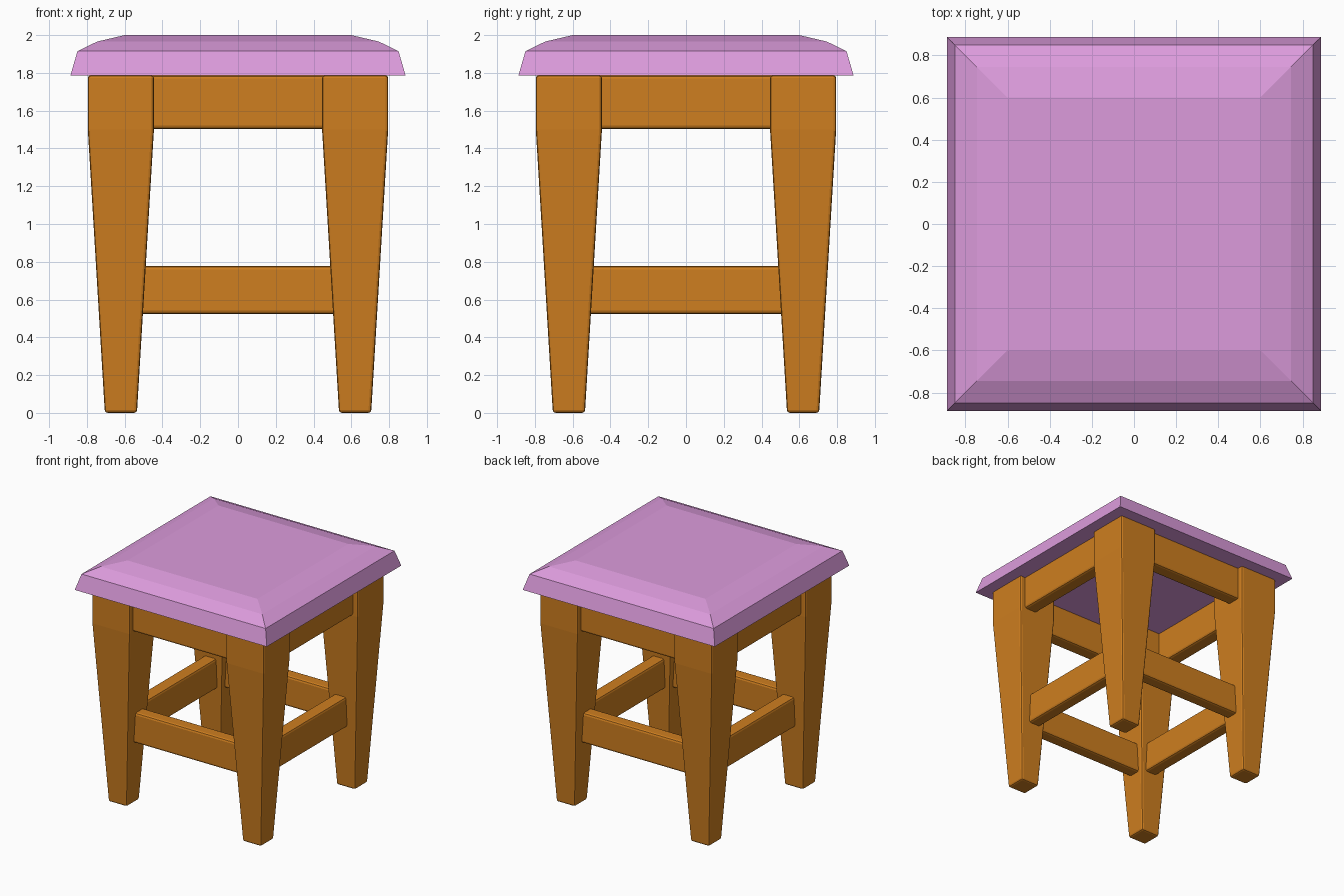
import bpy, bmesh

if "Cube" in bpy.data.objects:
    bpy.data.objects.remove(bpy.data.objects["Cube"])

SEAT_Z = 1.787   # underside of the cushion


def material(name, color):
    m = bpy.data.materials.new(name)
    m.diffuse_color = (*color, 1)
    m.use_nodes = True
    m.node_tree.nodes["Principled BSDF"].inputs["Base Color"].default_value = m.diffuse_color
    return m


wood = material("orange_wood", (0.62, 0.21, 0.014))
fabric = material("pink_fabric", (0.72, 0.33, 0.72))


def loft(name, sections, mat, bevel=0.0):
    """Stack rectangular sections (cx, cy, half_x, half_y, z), bottom to top."""
    bm = bmesh.new()
    rings = []
    for cx, cy, hx, hy, z in sections:
        rings.append([bm.verts.new((cx + sx * hx, cy + sy * hy, z))
                      for sx, sy in ((-1, -1), (1, -1), (1, 1), (-1, 1))])
    for low, high in zip(rings, rings[1:]):
        for i in range(4):
            j = (i + 1) % 4
            bm.faces.new((low[i], low[j], high[j], high[i]))
    bm.faces.new(rings[0][::-1])
    bm.faces.new(rings[-1])
    mesh = bpy.data.meshes.new(name)
    bm.to_mesh(mesh)
    bm.free()
    mesh.materials.append(mat)
    ob = bpy.data.objects.new(name, mesh)
    bpy.context.collection.objects.link(ob)
    if bevel:
        mod = ob.modifiers.new("soft_edges", 'BEVEL')
        mod.width = bevel
        mod.segments = 2
        mod.limit_method = 'ANGLE'
    return ob


# cushioned seat with stepped, sloping edges
loft("seat", [(0, 0, h, h, z) for h, z in
              ((0.887, SEAT_Z), (0.85, 1.915), (0.745, 1.966), (0.6, 2.0))], fabric)

# four legs, straight at the top and tapering to the foot
for fy, row in ((-1, "front"), (1, "back")):
    for fx, side in ((-1, "left"), (1, "right")):
        loft(f"{row}_{side}_leg",
             [(0.62 * fx, 0.62 * fy, h, h, z) for h, z in
              ((0.085, 0), (0.175, 1.5), (0.175, SEAT_Z))], wood, 0.015)


def rails(kind, inner, outer, z0, z1):
    """One rail between each pair of neighbouring legs."""
    mid, half = (inner + outer) / 2, (outer - inner) / 2
    for s, row, side in ((-1, "front", "left"), (1, "back", "right")):
        loft(f"{row}_{kind}", [(0, s * mid, 0.54, half, z) for z in (z0, z1)], wood, 0.018)
        loft(f"{side}_{kind}", [(s * mid, 0, half, 0.54, z) for z in (z0, z1)], wood, 0.018)


# apron under the seat and stretchers lower down
rails("apron", 0.63, 0.75, 1.503, SEAT_Z)
rails("stretcher", 0.545, 0.655, 0.523, 0.777)
